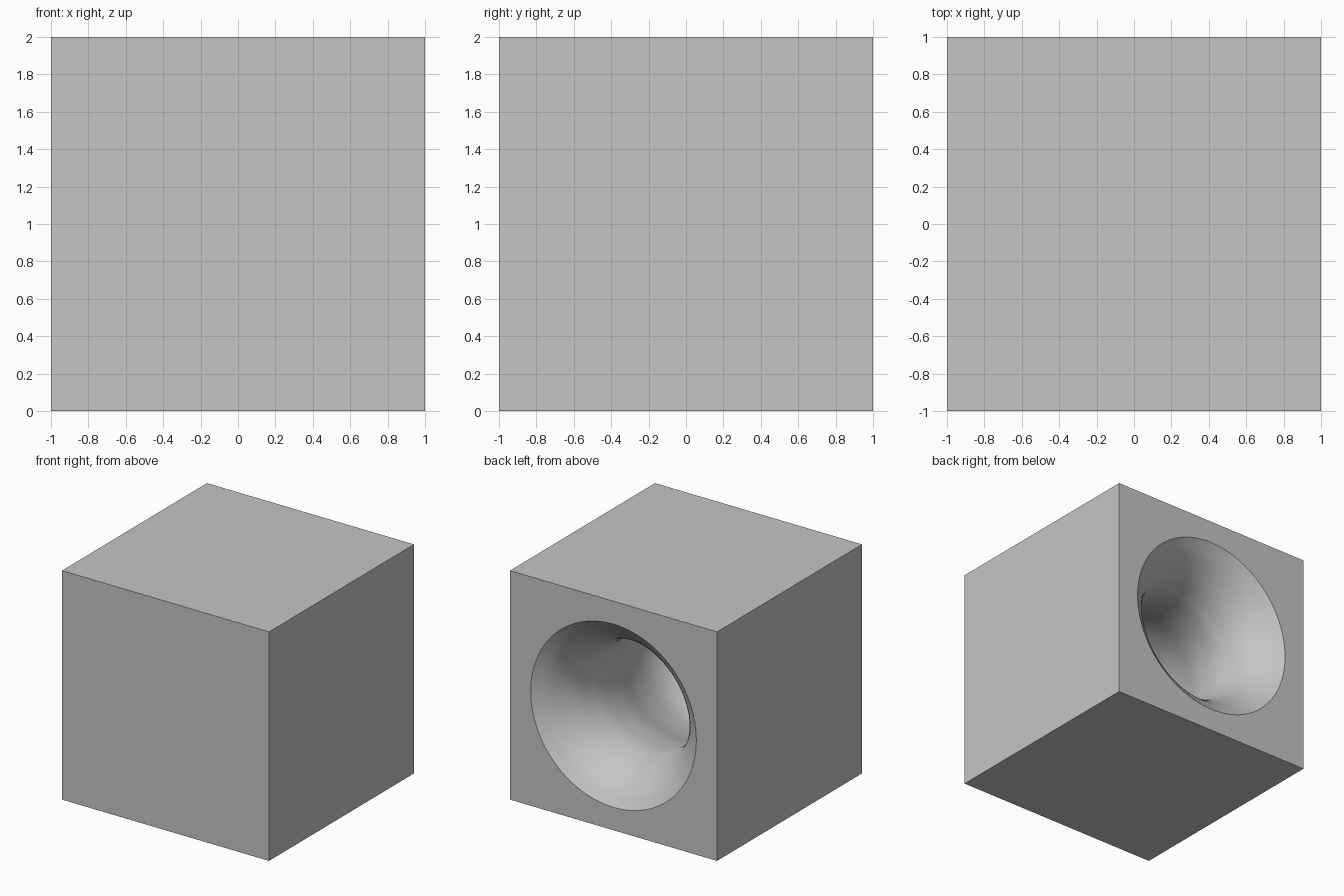
import bpy, bmesh, math
from mathutils import Vector

old = bpy.data.objects.get("Cube")
if old:
    bpy.data.objects.remove(old, do_unlink=True)

grey = bpy.data.materials.new("plain grey")
grey.use_nodes = True
colour = (0.56, 0.56, 0.56, 1)
grey.diffuse_color = colour
grey.node_tree.nodes["Principled BSDF"].inputs["Base Color"].default_value = colour


def make_object(name, bm):
    mesh = bpy.data.meshes.new(name)
    bm.to_mesh(mesh)
    bm.free()
    mesh.materials.append(grey)
    obj = bpy.data.objects.new(name, mesh)
    bpy.context.collection.objects.link(obj)
    return obj


def smooth_curve(points, steps):
    """Catmull-Rom curve through (depth, radius) points."""
    p = [Vector(q) for q in points]
    p = [2 * p[0] - p[1]] + p + [2 * p[-1] - p[-2]]
    out = []
    for a, b, c, d in zip(p, p[1:], p[2:], p[3:]):
        for i in range(steps):
            t = i / steps
            out.append(0.5 * (2 * b + (c - a) * t + (2 * a - 5 * b + 4 * c - d) * t ** 2
                              + (3 * b - a - 3 * c + d) * t ** 3))
    return out + [p[-2]]


# Solid block
bm = bmesh.new()
bmesh.ops.create_cube(bm, size=2)
bmesh.ops.translate(bm, vec=(0, 0, 1), verts=bm.verts)
block = make_object("block_with_recess", bm)

# Recess: flared mouth, narrow throat, rounded inner chamber
profile = [(0, 0.8), (0.1, 0.675), (0.25, 0.565), (0.4, 0.51), (0.55, 0.49), (0.8, 0.52),
           (1.1, 0.61), (1.4, 0.65), (1.65, 0.56), (1.8, 0.32), (1.85, 0)]
rings = [Vector((-0.1, 0)), Vector((-0.1, 0.8))] + smooth_curve(profile, 5)

bm = bmesh.new()
verts = [bm.verts.new((r, 1 - depth, 1)) for depth, r in rings]
edges = [bm.edges.new(pair) for pair in zip(verts, verts[1:])]
bmesh.ops.spin(bm, geom=verts + edges, cent=(0, 0, 1), axis=(0, 1, 0),
               angle=math.tau, steps=96)
bmesh.ops.remove_doubles(bm, verts=bm.verts, dist=0.0005)
bmesh.ops.recalc_face_normals(bm, faces=bm.faces)
cutter = make_object("recess_cutter", bm)
cutter.hide_render = True

# Cut the recess into the back face
cut = block.modifiers.new("recess", 'BOOLEAN')
cut.operation = 'DIFFERENCE'
cut.solver = 'EXACT'
cut.object = cutter
for obj in bpy.context.selected_objects:
    obj.select_set(False)
block.select_set(True)
bpy.context.view_layer.objects.active = block
bpy.ops.object.modifier_apply(modifier=cut.name)
bpy.data.objects.remove(cutter, do_unlink=True)
bpy.ops.object.shade_smooth_by_angle(angle=math.radians(25))
